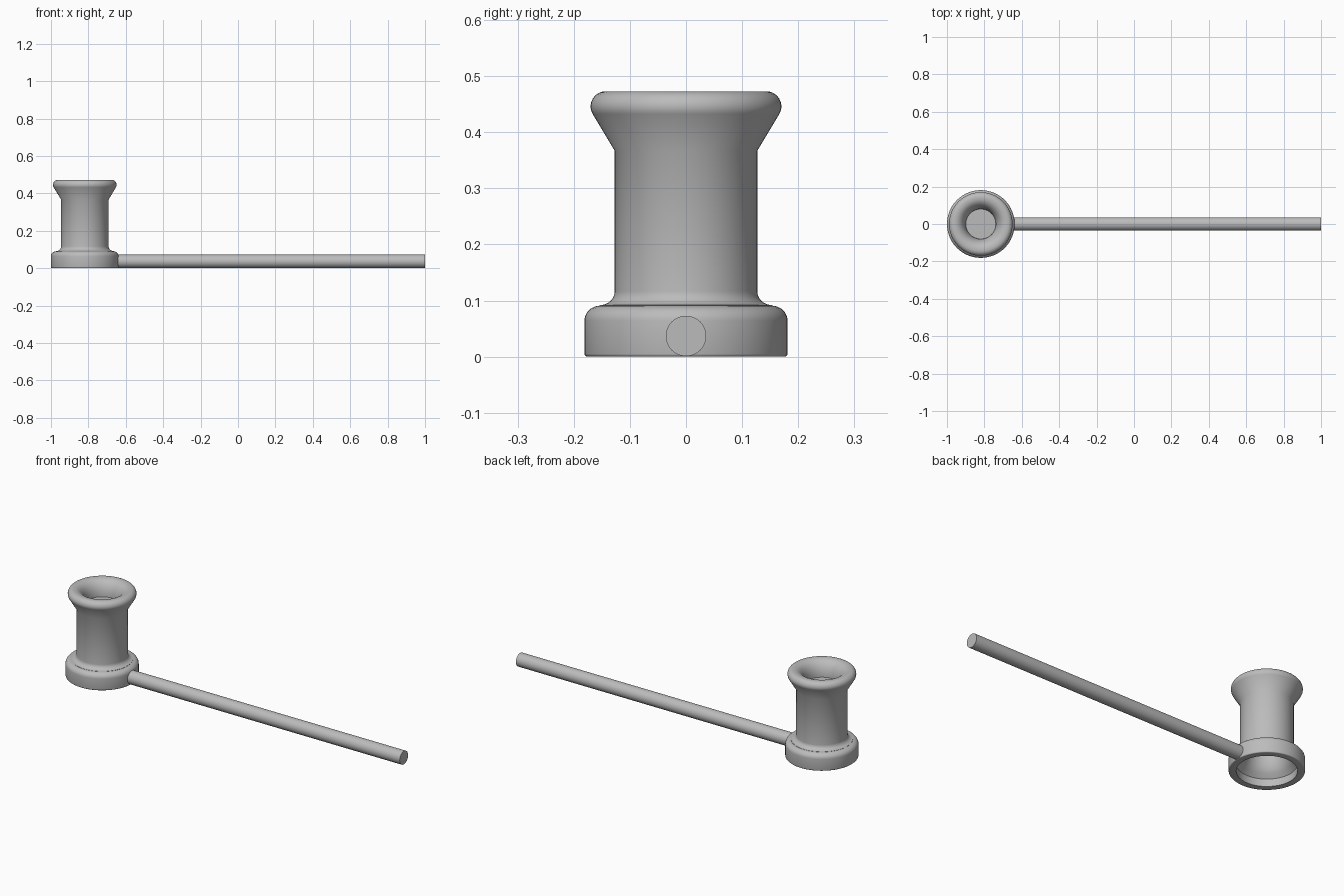
import bpy, bmesh, math
from mathutils import Vector

cube = bpy.data.objects.get("Cube")
if cube:
    bpy.data.objects.remove(cube, do_unlink=True)

BODY_X = -0.819
SEGMENTS = 64

grey = bpy.data.materials.new("plain grey")
grey.use_nodes = True
colour = (0.5, 0.5, 0.5, 1)
grey.diffuse_color = colour
grey.node_tree.nodes["Principled BSDF"].inputs["Base Color"].default_value = colour


def arc(r, z, rx, rz, start, end, steps=8):
    """Elliptical arc of (radius, height) points, angles in degrees."""
    angles = [math.radians(start + (end - start) * i / steps) for i in range(steps + 1)]
    return [(r + rx * math.cos(a), z + rz * math.sin(a)) for a in angles]


def finish(obj):
    obj.data.materials.append(grey)
    bpy.ops.object.select_all(action="DESELECT")
    obj.select_set(True)
    bpy.context.view_layer.objects.active = obj
    bpy.ops.object.shade_smooth_by_angle(angle=math.radians(35))


def lathe(name, profile, x):
    """Revolve a closed-on-axis profile about z."""
    bm = bmesh.new()
    verts = [bm.verts.new((r, 0, z)) for r, z in profile]
    edges = [bm.edges.new(pair) for pair in zip(verts, verts[1:])]
    bmesh.ops.spin(bm, geom=verts + edges, cent=(0, 0, 0), axis=(0, 0, 1),
                   angle=math.tau, steps=SEGMENTS, use_merge=True)
    bmesh.ops.remove_doubles(bm, verts=bm.verts, dist=1e-5)
    bmesh.ops.recalc_face_normals(bm, faces=bm.faces)
    mesh = bpy.data.meshes.new(name)
    bm.to_mesh(mesh)
    bm.free()
    obj = bpy.data.objects.new(name, mesh)
    bpy.context.collection.objects.link(obj)
    obj.location = Vector((x, 0, 0))
    finish(obj)


# Hollow body: bore, base collar, column, flared rim and cup
profile = [(0, 0.35), (0.09, 0.35), (0.09, 0.19)]
profile += arc(0.145, 0.19, 0.055, 0.14, 180, 270)[1:-2]     # flared bore
profile += [(0.145, 0.04), (0.145, 0), (0.176, 0)]
profile += arc(0.176, 0.005, 0.005, 0.005, -90, 0, 3)        # base foot
profile += arc(0.153, 0.064, 0.028, 0.027, 0, 90)            # base shoulder
profile += arc(0.153, 0.117, 0.026, 0.025, 270, 180)         # fillet
profile += [(0.127, 0.367)]
profile += arc(0.143, 0.446, 0.027, 0.027, -30, 90, 10)      # outer rim
profile += arc(0.138, 0.39, 0.058, 0.083, 90, 180, 12)       # cup wall
profile += [(0, 0.39)]
lathe("hollow_body", profile, BODY_X)

# Handle rod
start, end, radius = -0.67, 1.0, 0.036
bpy.ops.mesh.primitive_cylinder_add(vertices=48, radius=radius, depth=end - start,
                                    location=((start + end) / 2, 0, radius + 0.001),
                                    rotation=(0, math.pi / 2, 0))
rod = bpy.context.object
rod.name = "handle_rod"
finish(rod)
